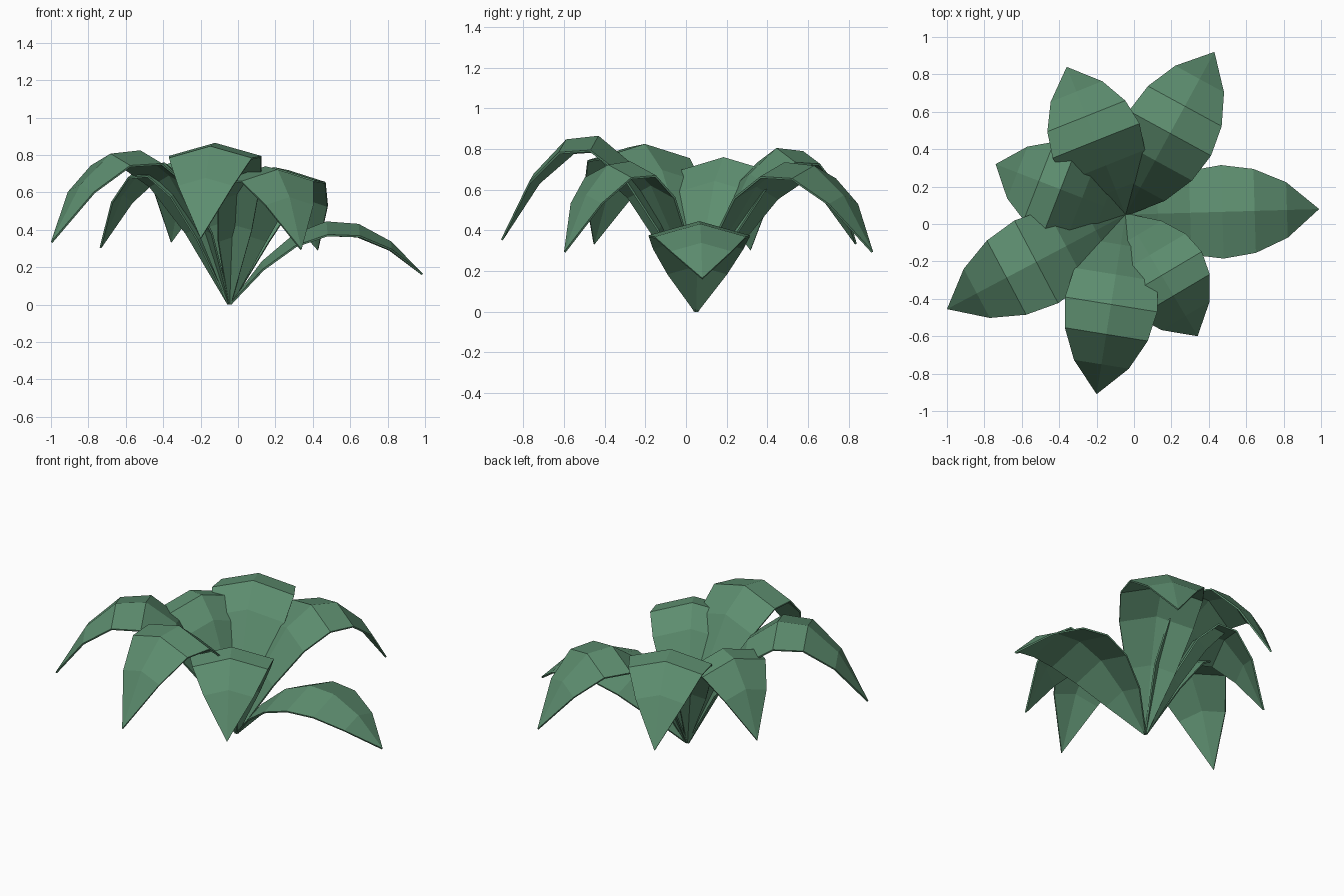
import bpy, bmesh, math
from mathutils import Vector

if "Cube" in bpy.data.objects:
    bpy.data.objects.remove(bpy.data.objects["Cube"])

BASE = Vector((-0.045, 0.05, 0.005))
ROWS = 6

green = bpy.data.materials.new("leaf_green")
green.diffuse_color = (0.11, 0.27, 0.16, 1)
green.use_nodes = True
green.node_tree.nodes["Principled BSDF"].inputs["Base Color"].default_value = green.diffuse_color


def leaf(name, tip, crest, half_width=0.25, fold=0.07):
    """Ridged leaf arching from the base through the crest height to its tip."""
    span = Vector((tip[0], tip[1], 0)) - Vector((BASE.x, BASE.y, 0))
    side = Vector((-span.y, span.x, 0)).normalized()
    rise, drop = 4 * crest - tip[2], 4 * crest - 2 * tip[2]
    bm = bmesh.new()
    rows = []
    for k in range(ROWS + 1):
        t = k / ROWS
        mid = BASE + span * t + Vector((0, 0, rise * t - drop * t * t))
        s = max(math.sin(math.pi * t), 0) ** 0.75
        if k == 0:
            s = 0.04
        if k == ROWS:
            rows.append([bm.verts.new(mid)] * 3)
            continue
        sag = Vector((0, 0, -fold * s if k else 0))
        rows.append([bm.verts.new(mid + side * half_width * s + sag),
                     bm.verts.new(mid),
                     bm.verts.new(mid - side * half_width * s + sag)])
    for a, b in zip(rows, rows[1:]):
        for i in (0, 1):
            quad = list(dict.fromkeys((a[i], b[i], b[i + 1], a[i + 1])))
            bm.faces.new(quad[::-1])
    bmesh.ops.recalc_face_normals(bm, faces=bm.faces)
    # keep the ridge side facing up
    if sum(f.normal.z for f in bm.faces) < 0:
        bmesh.ops.reverse_faces(bm, faces=bm.faces)
    mesh = bpy.data.meshes.new(name)
    bm.to_mesh(mesh)
    bm.free()
    mesh.materials.append(green)
    obj = bpy.data.objects.new(name, mesh)
    bpy.context.collection.objects.link(obj)
    thick = obj.modifiers.new("thickness", 'SOLIDIFY')
    thick.thickness = 0.01
    thick.offset = -1


# Seven leaves around the base: tip position and crest height
leaf("right_leaf", (0.99, 0.08, 0.16), 0.44)
leaf("back_right_leaf", (0.43, 0.92, 0.29), 0.73)
leaf("back_left_leaf", (-0.36, 0.84, 0.33), 0.80)
leaf("left_rear_leaf", (-0.74, 0.32, 0.30), 0.755)
leaf("left_front_leaf", (-1.0, -0.455, 0.33), 0.82)
leaf("front_leaf", (-0.20, -0.91, 0.35), 0.86)
leaf("front_right_leaf", (0.34, -0.60, 0.29), 0.735)
